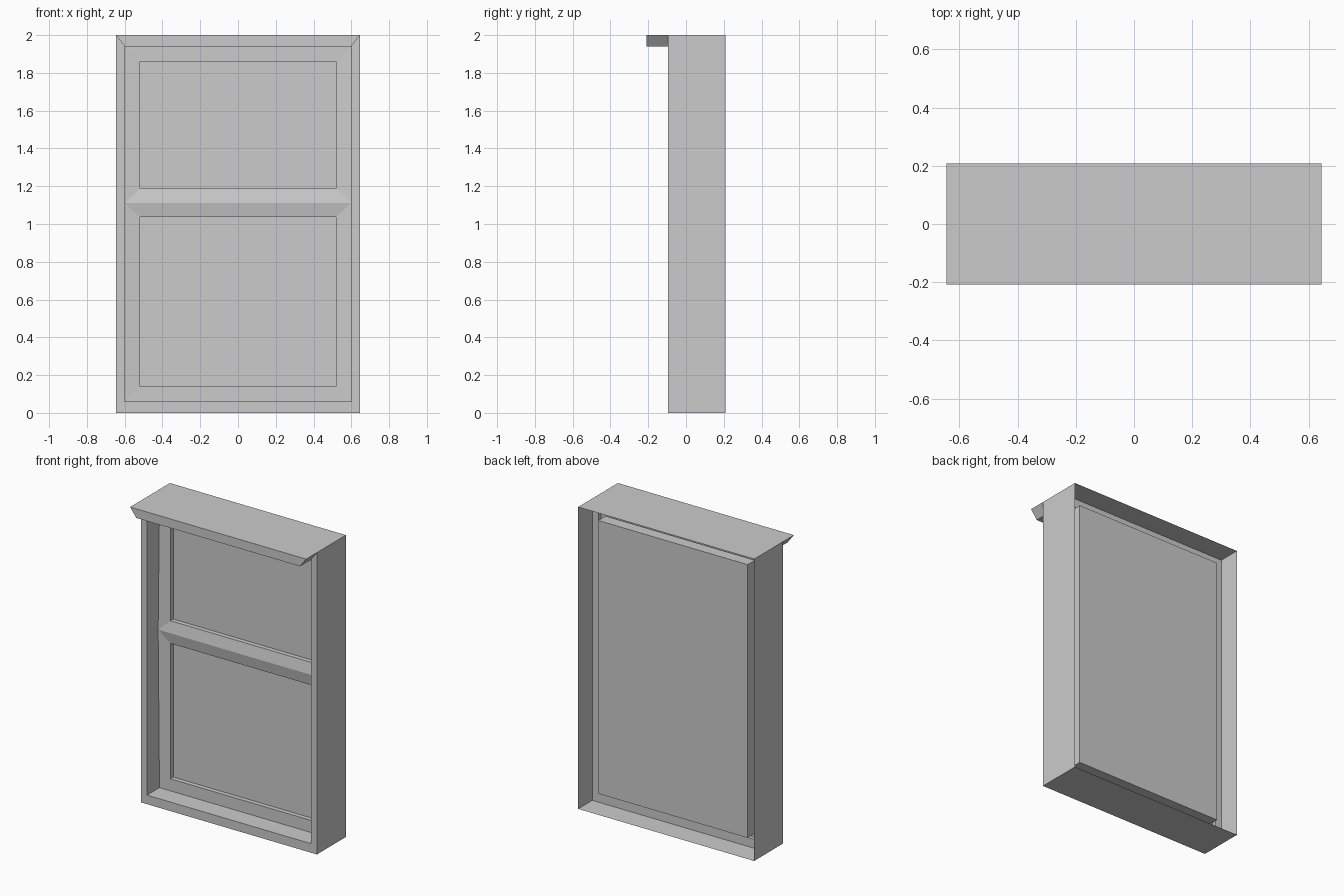
import bpy

if "Cube" in bpy.data.objects:
    bpy.data.objects.remove(bpy.data.objects["Cube"])

FRONT, BACK = -0.095, 0.208   # frame depth
SASH, GLASS, PLATE, PANEL = 0.035, 0.065, 0.06, 0.137


def ring_mesh(name, chains):
    """Each chain is a list of rectangles (half width, z low, z high, y), bridged in
    back-to-front order. Flags cap the first or last rectangle or close the chain."""
    verts, faces = [], []
    for loops, cap_first, cap_last, closed in chains:
        ids = []
        for w, z0, z1, y in loops:
            n = len(verts)
            verts += [(-w, y, z0), (w, y, z0), (w, y, z1), (-w, y, z1)]
            ids.append([n, n + 1, n + 2, n + 3])
        pairs = list(zip(ids, ids[1:]))
        if closed:
            pairs.append((ids[-1], ids[0]))
        for a, b in pairs:
            for i in range(4):
                j = (i + 1) % 4
                faces.append((a[i], a[j], b[j], b[i]))
        if cap_first:
            faces.append(ids[0][::-1])
        if cap_last:
            faces.append(ids[-1])
    mesh = bpy.data.meshes.new(name)
    mesh.from_pydata(verts, [], faces)
    obj = bpy.data.objects.new(name, mesh)
    bpy.context.collection.objects.link(obj)
    return obj


# Outer frame surrounding the opening
OUT, INN = (0.645, 0, 2), (0.60, 0.06, 1.94)
ring_mesh("window_frame", [([(*OUT, PLATE), (*OUT, FRONT), (*INN, FRONT), (*INN, PLATE)],
                            False, False, True)])

# Thin rim running back into the wall
ring_mesh("wall_rim", [([(*OUT, BACK), (*OUT, PLATE)], False, False, False)])

# Two-pane sash: each pane is inset and sunk, the shared rail edge is pulled forward
MID = 1.112
panes = []
for z0, z1, g0, g1 in ((0.06, MID, 0.14, 1.037), (MID, 1.94, 1.187, 1.86)):
    panes.append(([(0.60, z0, z1, SASH), (0.52, g0, g1, SASH), (0.52, g0, g1, GLASS)],
                  False, True, False))
sash = ring_mesh("sash", panes)
for v in sash.data.vertices:
    if abs(v.co.z - MID) < 1e-4:
        v.co.y -= 0.014

# Raised panel on the back of the sash
BOX = (0.547, 0.10, 1.91)
ring_mesh("back_panel", [([(*BOX, PANEL), (*BOX, PLATE)], True, False, False)])

# Projecting head moulding with mitred ends
profile = [(-0.60, 1.94), (0.60, 1.94), (0.645, 2.0), (-0.645, 2.0)]
verts = [(x, y, z) for y in (-0.208, FRONT) for x, z in profile]
faces = [(0, 1, 2, 3), (7, 6, 5, 4)]
faces += [(i, i + 4, (i + 1) % 4 + 4, (i + 1) % 4) for i in range(4)]
mesh = bpy.data.meshes.new("head_moulding")
mesh.from_pydata(verts, [], faces)
bpy.context.collection.objects.link(bpy.data.objects.new("head_moulding", mesh))
